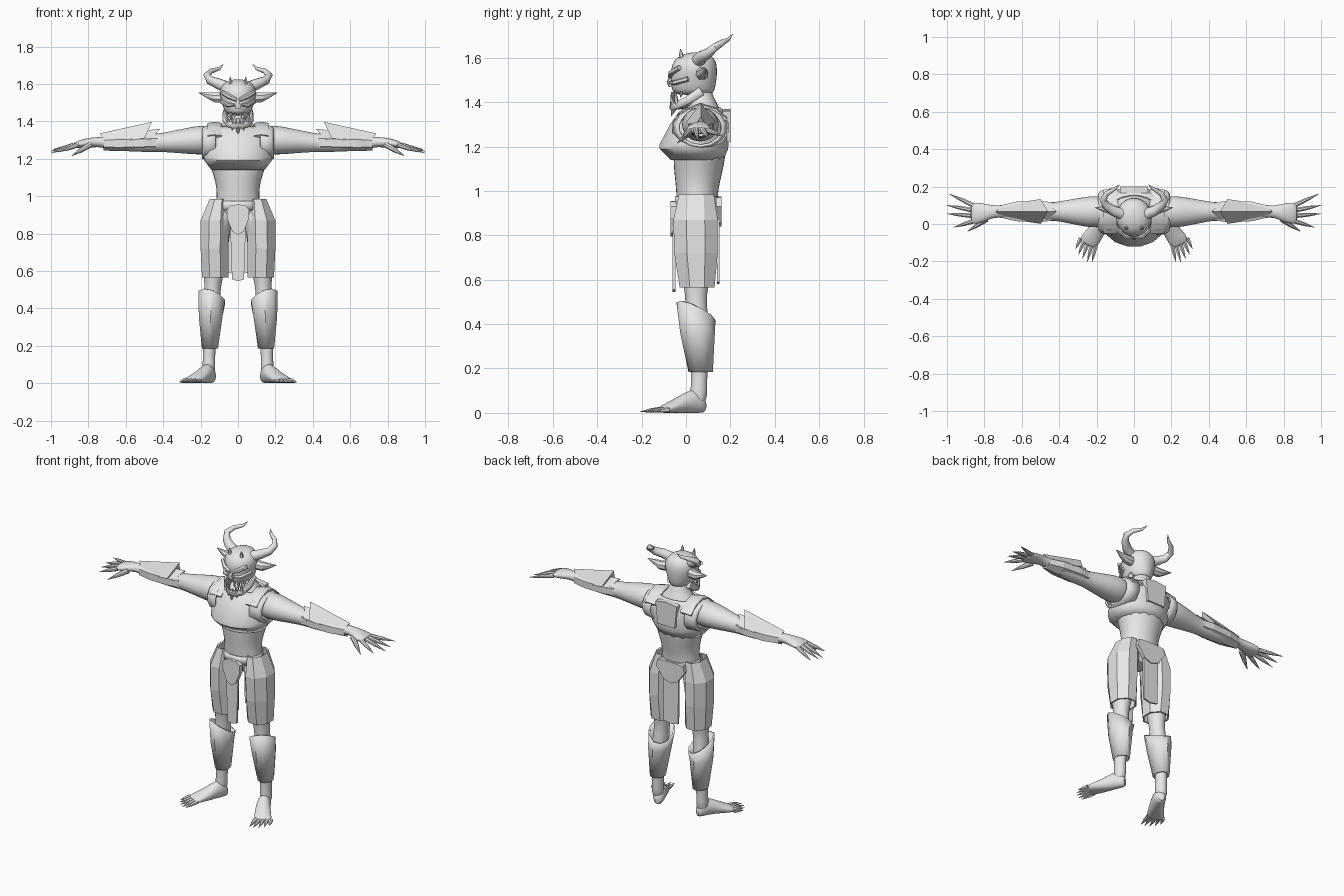
import bpy, bmesh, math
from mathutils import Vector

grey = bpy.data.materials.new("plain_grey")
grey.diffuse_color = (0.8, 0.8, 0.8, 1)
X, Y, Z = Vector((1, 0, 0)), Vector((0, 1, 0)), Vector((0, 0, 1))


def finish(name, bm, mirror=False, thick=0, subdiv=0, smooth=True):
    bmesh.ops.recalc_face_normals(bm, faces=bm.faces)
    me = bpy.data.meshes.new(name)
    bm.to_mesh(me)
    bm.free()
    me.materials.append(grey)
    ob = bpy.data.objects.new(name, me)
    bpy.context.collection.objects.link(ob)
    if subdiv:
        ob.modifiers.new("round", "SUBSURF").levels = subdiv
        ob.modifiers["round"].render_levels = subdiv
    if thick:
        s = ob.modifiers.new("thickness", "SOLIDIFY")
        s.thickness, s.offset = thick, -1
    if mirror:
        ob.modifiers.new("mirror", "MIRROR")
    if smooth:
        bpy.ops.object.select_all(action="DESELECT")
        ob.select_set(True)
        bpy.context.view_layer.objects.active = ob
        bpy.ops.object.shade_smooth_by_angle(angle=math.radians(40))
    return ob


def add_loft(bm, pts, n, up=Z, axis=None, caps=True, warp=None):
    """Elliptical rings (x, y, z, side radius, up radius) joined along a path."""
    rings = []
    for i, p in enumerate(pts):
        c = Vector(p[:3])
        t = axis or Vector(pts[min(i + 1, len(pts) - 1)][:3]) - Vector(pts[max(i - 1, 0)][:3])
        t = t.normalized()
        side = up.cross(t).normalized()
        u = t.cross(side)
        ring = []
        for k in range(n):
            a = 2 * math.pi * (k + 0.5) / n
            v = c + side * math.cos(a) * p[3] + u * math.sin(a) * p[4]
            ring.append(bm.verts.new(warp(v) if warp else v))
        rings.append(ring)
    for a, b in zip(rings, rings[1:]):
        for k in range(n):
            bm.faces.new((a[k], a[(k + 1) % n], b[(k + 1) % n], b[k]))
    if caps:
        bm.faces.new(rings[0])
        bm.faces.new(rings[-1])


def loft(name, pts, n=16, up=Z, axis=None, caps=True, warp=None, **kw):
    bm = bmesh.new()
    add_loft(bm, pts, n, up, axis, caps, warp)
    return finish(name, bm, **kw)


def spikes(name, items, n=6, up=Z, **kw):
    """Claws, teeth and fingers: (base, tip, radius), slightly swollen midway."""
    bm = bmesh.new()
    for base, tip, r in items:
        a, b = Vector(base), Vector(tip)
        m = a.lerp(b, 0.5)
        add_loft(bm, [(*a, r, r), (*m, r * .75, r * .75), (*b, r * .08, r * .08)], n, up)
    return finish(name, bm, mirror=True, **kw)


def plate(name, outline, y, depth, **kw):
    """Half outline in x, z mirrored into a full panel and extruded along y."""
    full = outline + [(-x, z) for x, z in reversed(outline) if x > 0]
    bm = bmesh.new()
    f = bm.faces.new([bm.verts.new((x, y, z)) for x, z in full])
    e = bmesh.ops.extrude_face_region(bm, geom=[f])["geom"]
    bmesh.ops.translate(bm, vec=Y * depth, verts=[v for v in e if isinstance(v, bmesh.types.BMVert)])
    return finish(name, bm, smooth=False, **kw)


def roof(name, ridge, base):
    """Ridged plate: a top edge in x, z over a four-cornered base."""
    bm = bmesh.new()
    vs = [bm.verts.new((x, .067, z)) for x, z in ridge]
    for (x, z, w) in base:
        vs += [bm.verts.new((x, .067 - w, z)), bm.verts.new((x, .067 + w, z))]
    for f in ((0, 1, 4, 2), (0, 3, 5, 1), (0, 2, 3), (1, 5, 4), (2, 4, 5, 3)):
        bm.faces.new([vs[i] for i in f])
    return finish(name, bm, mirror=True, smooth=False)


# torso and neck
loft("torso", [(0, .05, .85, .08, .07), (0, .05, .92, .13, .095), (0, .05, 1.0, .112, .095),
               (0, .055, 1.08, .122, .11), (0, .06, 1.15, .15, .12), (0, .065, 1.25, .165, .125),
               (0, .07, 1.33, .15, .1), (0, .075, 1.38, .085, .075), (0, .07, 1.42, .055, .055),
               (0, .06, 1.48, .05, .05)], up=Y, axis=Z, subdiv=1)

# chest armour with flared lower lip
loft("chest_armour", [(0, .05, 1.14, .145, .122), (0, .035, 1.19, .184, .158), (0, .036, 1.21, .186, .158),
                      (0, .064, 1.3, .19, .138), (0, .07, 1.355, .175, .105), (0, .075, 1.375, .13, .085)],
     n=16, up=Y, axis=Z, caps=False, thick=.012)
loft("armhole_rim", [(.12, .065, 1.285, .13, .1), (.18, .065, 1.285, .115, .09), (.192, .065, 1.285, .1, .085)],
     n=14, axis=X, caps=False, thick=.01, mirror=True)
loft("shoulder_strap", [(.125, -.045, 1.32, .045, .012), (.125, .0, 1.36, .045, .012), (.125, .065, 1.385, .045, .012),
                        (.125, .13, 1.365, .045, .012), (.125, .18, 1.32, .045, .012)], n=6, mirror=True)
plate("back_panel", [(0, 1.22), (.06, 1.22), (.075, 1.36), (0, 1.37)], .165, .035)

# arms, hands and fingers
loft("arm", [(.1, .065, 1.3, .07, .07), (.2, .065, 1.3, .09, .082), (.28, .065, 1.295, .078, .069),
             (.36, .067, 1.29, .062, .058), (.43, .067, 1.285, .048, .048), (.5, .067, 1.285, .053, .05),
             (.6, .067, 1.28, .046, .042), (.7, .067, 1.285, .035, .032), (.75, .067, 1.29, .031, .026),
             (.8, .06, 1.285, .05, .028), (.85, .057, 1.277, .06, .022), (.875, .057, 1.272, .054, .015)],
     axis=X, subdiv=1, mirror=True)
spikes("fingers", [((.86, .1, 1.272), (.99, .162, 1.25), .014), ((.87, .075, 1.275), (1.0, .1, 1.24), .014),
                   ((.87, .045, 1.275), (1.0, .055, 1.23), .014), ((.86, .015, 1.272), (.965, -.018, 1.235), .014),
                   ((.79, .025, 1.275), (.89, -.04, 1.215), .017)], n=8)

# forearm guards
loft("bracer", [(.43, .067, 1.287, .055, .042), (.5, .067, 1.285, .066, .042), (.63, .067, 1.282, .06, .042),
                (.72, .067, 1.28, .036, .036)], n=6, axis=X, mirror=True, smooth=False)
roof("bracer_ridge", [(.74, 1.335), (.46, 1.397)], [(.7, 1.28, .035), (.5, 1.31, .066)])
roof("elbow_ridge", [(.6, 1.34), (.415, 1.36)], [(.6, 1.29, .05), (.47, 1.3, .055)])

# legs
loft("leg", [(.08, .05, .95, .07, .085), (.115, .045, .85, .078, .093), (.125, .045, .7, .072, .085),
             (.13, .045, .57, .052, .056), (.137, .045, .5, .042, .046), (.142, .05, .4, .05, .056),
             (.15, .06, .28, .042, .046), (.155, .06, .18, .033, .036), (.155, .058, .1, .034, .038),
             (.157, .055, .04, .037, .04)], up=Y, axis=Z, subdiv=1, mirror=True)
loft("thigh_armour", [(.105, .047, .985, .05, .085), (.124, .043, .87, .082, .108), (.126, .045, .72, .08, .106),
                      (.122, .05, .565, .076, .085)], n=8, up=Y, axis=Z, caps=False, thick=.01, mirror=True,
     smooth=False)


def slant(v):
    if v.z > .4:
        v.z += (v.x - .14) * .35 - (v.y - .05) * .45
    return v


loft("shin_guard", [(.15, .066, .185, .045, .055), (.146, .052, .36, .067, .078), (.14, .045, .455, .074, .088)],
     n=10, up=Y, axis=Z, caps=False, warp=slant, thick=.01, mirror=True)


# feet and toes
def ground(v):
    v.z = max(v.z, 0)
    return v


loft("foot", [(.135, .088, .03, .02, .028), (.147, .065, .045, .036, .048), (.165, .025, .055, .04, .056),
              (.195, -.03, .035, .045, .04), (.235, -.085, .02, .053, .024), (.253, -.115, .014, .048, .014)],
     axis=Vector((.48, -.88, 0)), warp=ground, subdiv=1, mirror=True)
spikes("toes", [((.205 + .02 * i, -.115 + .0095 * i, .015), tip, .013) for i, tip in enumerate(
    [(.225, -.205, .006), (.25, -.203, .006), (.276, -.187, .006), (.297, -.163, .006), (.312, -.132, .006)])])

# belt, buckle and hanging cloth
loft("belt", [(0, .05, .925, .128, .104), (0, .05, .975, .12, .104)], n=12, up=Y, axis=Z, caps=False, thick=.01)
plate("buckle", [(0, .795), (.03, .81), (.058, .88), (.06, .93), (.035, .952), (0, .955)], -.07, .03)
plate("front_cloth", [(0, .545), (.032, .555), (.042, .85), (.03, .94), (0, .94)], -.06, .012)
plate("back_cloth", [(0, .58), (.05, .59), (.055, .92), (0, .92)], .14, .012)
plate("back_flap", [(0, .84), (.05, .86), (.1, .93), (.09, .97), (0, .975)], .135, .024)

# skull, jaw and face ridges
loft("skull", [(0, .035, 1.43, .055, .085), (0, .032, 1.455, .075, .1), (0, .035, 1.5, .088, .105),
               (0, .036, 1.55, .102, .108), (0, .04, 1.59, .092, .096), (0, .045, 1.615, .062, .066),
               (0, .048, 1.625, .02, .02)], up=Y, axis=Z, subdiv=1)
loft("jaw", [(.068, .07, 1.45, .014, .022), (.07, .01, 1.41, .015, .02), (.05, -.04, 1.385, .016, .018),
             (.02, -.058, 1.378, .016, .018), (-.001, -.06, 1.378, .016, .018)], n=8, mirror=True)
loft("jaw_floor", [(0, .07, 1.41, .055, .03), (0, .0, 1.39, .058, .02), (0, -.05, 1.378, .03, .012)],
     n=10, axis=Y)
loft("brow", [(.008, -.07, 1.515, .012, .01), (.045, -.066, 1.532, .014, .013), (.085, -.03, 1.555, .012, .012)],
     n=6, mirror=True)
loft("cheekbone", [(.02, -.068, 1.488, .01, .008), (.055, -.052, 1.487, .014, .011), (.088, .01, 1.505, .01, .012)],
     n=6, mirror=True)
loft("nose", [(0, -.066, 1.52, .008, .008), (0, -.075, 1.49, .014, .012), (0, -.068, 1.468, .02, .01)],
     n=6, up=Y, axis=Z)

# teeth and chin spikes
spikes("upper_teeth", [((.018, -.06, 1.445), (.018, -.062, 1.415), .008),
                       ((.04, -.05, 1.445), (.04, -.055, 1.405), .009),
                       ((.06, -.02, 1.445), (.06, -.025, 1.42), .008)], up=Y)
spikes("lower_teeth", [((.03, -.06, 1.385), (.032, -.068, 1.435), .009),
                       ((.055, -.042, 1.39), (.06, -.05, 1.455), .011),
                       ((.01, -.065, 1.385), (.01, -.068, 1.415), .007)], up=Y)
spikes("chin_spikes", [((.006, -.055, 1.375), (.003, -.066, 1.335), .009),
                       ((.03, -.05, 1.375), (.03, -.055, 1.35), .008)], up=Y)

# horns, brow horns and ears
loft("horn", [(.055, .05, 1.58, .032, .032), (.11, .07, 1.603, .028, .028), (.15, .1, 1.62, .023, .023),
              (.166, .13, 1.647, .019, .019), (.145, .163, 1.668, .014, .014), (.1, .19, 1.682, .009, .009),
              (.078, .21, 1.706, .001, .001)], n=12, mirror=True)
spikes("brow_horns", [((.04, -.02, 1.6), (.042, -.025, 1.64), .011)], up=Y)
loft("ear", [(.08, .07, 1.53, .028, .03), (.125, .076, 1.527, .026, .028), (.165, .08, 1.538, .016, .016),
             (.21, .088, 1.552, .001, .001)], n=8, axis=X, mirror=True)
